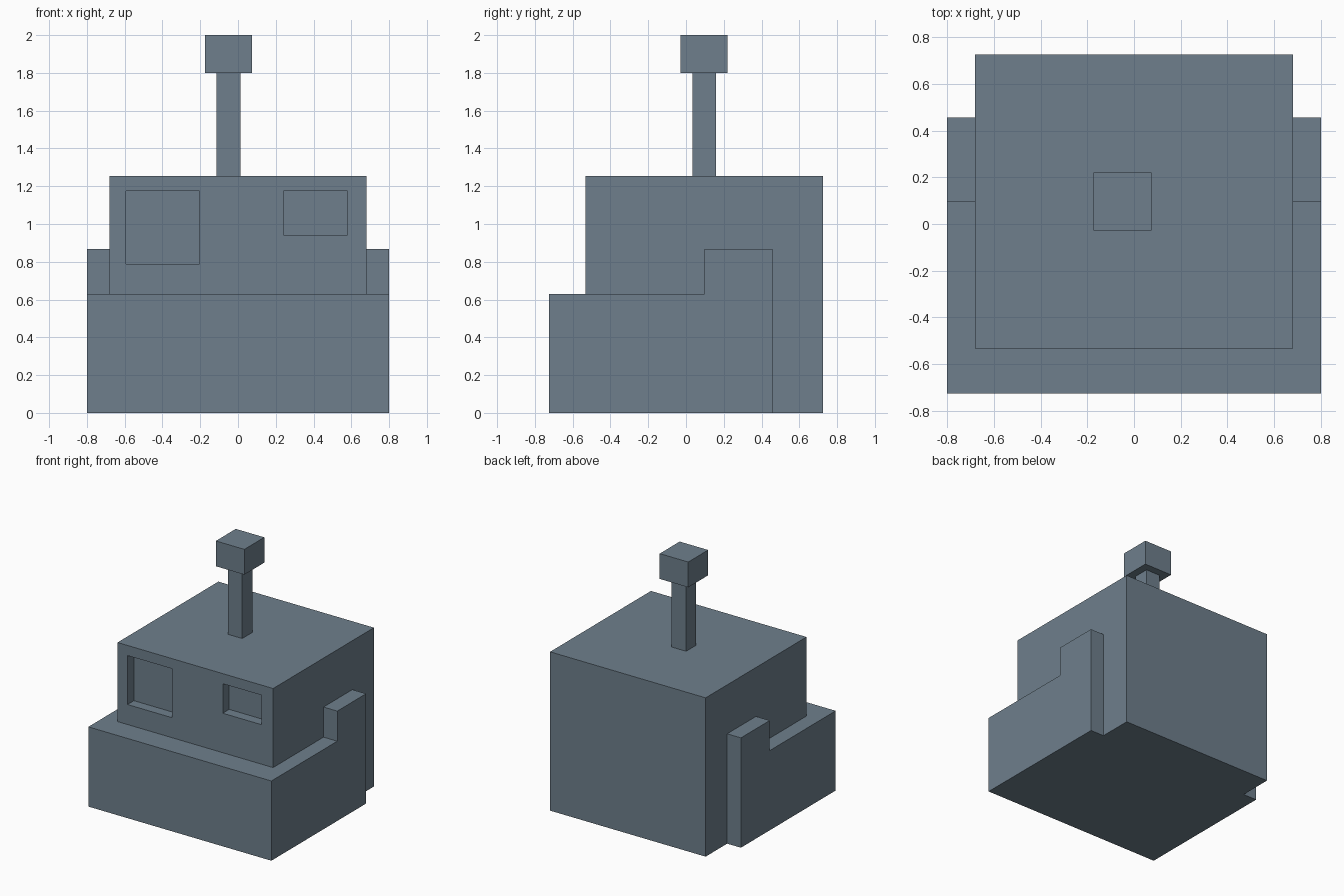
import bpy
import bmesh
from mathutils import Vector

default = bpy.data.objects.get("Cube")
if default:
    bpy.data.objects.remove(default, do_unlink=True)

COLOUR = (0.156, 0.212, 0.262, 1.0)
slate = bpy.data.materials.new("slate_grey")
slate.use_nodes = True
slate.diffuse_color = COLOUR
bsdf = next(n for n in slate.node_tree.nodes if n.type == 'BSDF_PRINCIPLED')
bsdf.inputs["Base Color"].default_value = COLOUR


def prism(name, profile, x0, x1):
    """Extrude a closed (y, z) profile along x."""
    bm = bmesh.new()
    face = bm.faces.new([bm.verts.new((x0, y, z)) for y, z in profile])
    new = bmesh.ops.extrude_face_region(bm, geom=[face])["geom"]
    verts = [v for v in new if isinstance(v, bmesh.types.BMVert)]
    bmesh.ops.translate(bm, verts=verts, vec=Vector((x1 - x0, 0, 0)))
    bmesh.ops.recalc_face_normals(bm, faces=bm.faces)
    mesh = bpy.data.meshes.new(name)
    bm.to_mesh(mesh)
    bm.free()
    mesh.materials.append(slate)
    obj = bpy.data.objects.new(name, mesh)
    bpy.context.collection.objects.link(obj)
    return obj


def box(name, x, y, z):
    """Box from its (low, high) extents on each axis."""
    return prism(name, [(y[0], z[0]), (y[1], z[0]), (y[1], z[1]), (y[0], z[1])], *x)


def combine(target, tool, operation):
    """Apply a boolean to the target and discard the tool."""
    mod = target.modifiers.new(operation.lower(), 'BOOLEAN')
    mod.operation = operation
    mod.solver = 'EXACT'
    mod.object = tool
    bpy.context.view_layer.objects.active = target
    bpy.ops.object.modifier_apply(modifier=mod.name)
    bpy.data.objects.remove(tool, do_unlink=True)


FRONT, BACK, TOP = -0.533, 0.726, 1.255

# Main block, with a stepped skirt wrapped round its front and sides
body = box("body", (-0.68, 0.68), (FRONT, BACK), (0, TOP))
skirt = prism("skirt", [(-0.726, 0), (0.457, 0), (0.457, 0.868), (0.097, 0.868),
                        (0.097, 0.63), (-0.726, 0.63)], -0.8, 0.8)
combine(body, skirt, 'UNION')

# Recessed eyes: large on the right, small on the left
for x, z in (((-0.593, -0.204), (0.788, 1.175)), ((0.24, 0.579), (0.942, 1.175))):
    cutter = box("eye_cutter", x, (FRONT - 0.1, FRONT + 0.08), z)
    combine(body, cutter, 'DIFFERENCE')

# Antenna, set slightly to the right of the centre
box("antenna_stem", (-0.113, 0.013), (0.034, 0.16), (TOP, 1.8))
box("antenna_knob", (-0.174, 0.075), (-0.028, 0.221), (1.8, 2.0))
